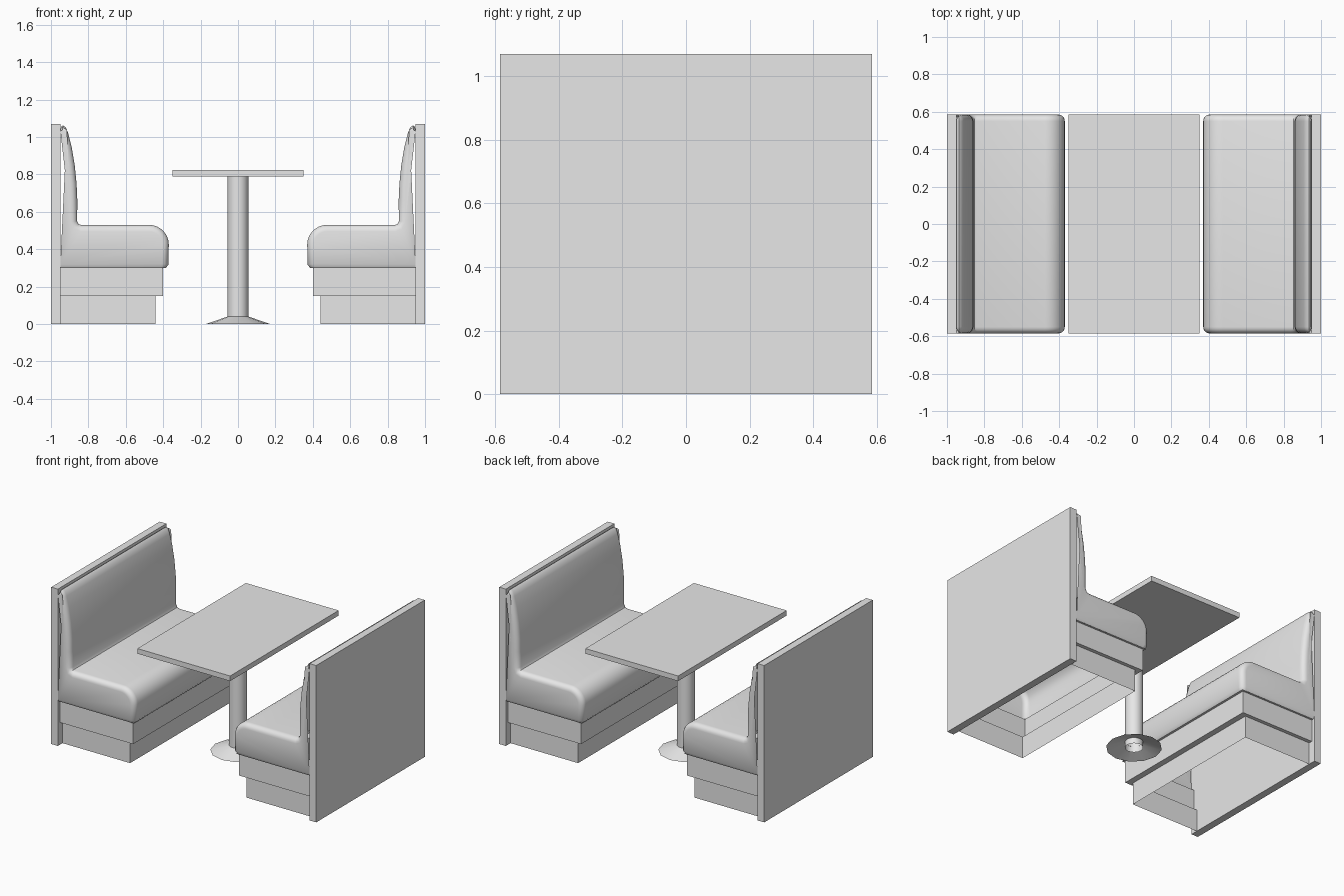
import bpy, bmesh, math
from mathutils import Vector

cube = bpy.data.objects.get("Cube")
if cube:
    bpy.data.objects.remove(cube, do_unlink=True)

GREY = (0.8, 0.8, 0.8, 1)
grey = bpy.data.materials.new("plain_grey")
grey.use_nodes = True
grey.diffuse_color = GREY
grey.node_tree.nodes["Principled BSDF"].inputs["Base Color"].default_value = GREY

HALF = 0.585  # half the length of benches and table


def finish(name, bm, smooth=False, turn=0):
    bmesh.ops.recalc_face_normals(bm, faces=bm.faces)
    mesh = bpy.data.meshes.new(name)
    bm.to_mesh(mesh)
    bm.free()
    mesh.materials.append(grey)
    ob = bpy.data.objects.new(name, mesh)
    bpy.context.collection.objects.link(ob)
    ob.rotation_euler.z = turn
    if smooth:
        bpy.ops.object.select_all(action="DESELECT")
        ob.select_set(True)
        bpy.context.view_layer.objects.active = ob
        bpy.ops.object.shade_smooth_by_angle(angle=math.radians(40))
    return ob


def box(name, low, high, turn=0):
    bm = bmesh.new()
    bmesh.ops.create_cube(bm, size=1)
    low, high = Vector(low), Vector(high)
    for v in bm.verts:
        v.co = (low + high) / 2 + v.co * (high - low)
    finish(name, bm, turn=turn)


def skin(bm, rows, closed=False):
    """Join rows of points with quads."""
    rows = [[bm.verts.new(p) for p in row] for row in rows]
    for a, b in zip(rows, rows[1:]):
        count = len(a)
        for i in range(count if closed else count - 1):
            j = (i + 1) % count
            bm.faces.new((a[i], a[j], b[j], b[i]))
    return rows


# Cushion outline: seat front, rounded nose, seat top, then the bulging back
nose = [(-0.475 + 0.105 * math.cos(a), 0.425 + 0.105 * math.sin(a))
        for a in (math.pi / 16 * k for k in range(9))]
back = [(-0.84, 0.53), (-0.852, 0.534), (-0.86, 0.55), (-0.859, 0.66), (-0.863, 0.75),
        (-0.873, 0.85), (-0.89, 0.95), (-0.908, 1.02), (-0.92, 1.05),
        (-0.935, 1.062), (-0.945, 1.055), (-0.95, 1.035)]
outline = [Vector(p) for p in [(-0.385, 0.3), (-0.372, 0.318)] + nose + back]


def cushion_section(y, inset):
    pts = []
    for i, p in enumerate(outline):
        t = outline[min(i + 1, len(outline) - 1)] - outline[max(i - 1, 0)]
        n = Vector((-t.y, t.x)).normalized()
        q = p + n * inset
        low = p.y < 0.31
        pts.append((max(q.x, -0.95), y * (0.98 if low else 1), 0.3 if low else q.y))
    return pts


def cushion(name, turn):
    radius = 0.035
    half = []
    for k in range(6):
        a = math.pi / 2 * k / 5
        half.append((HALF - radius + radius * math.sin(a), radius * (1 - math.cos(a))))
    stations = [(-y, d) for y, d in reversed(half)] + half
    bm = bmesh.new()
    rows = skin(bm, [cushion_section(y, d) for y, d in stations])
    for row in (rows[0], rows[-1]):
        y = row[5].co.y
        corners = [bm.verts.new((-0.95, y, 0.318)), bm.verts.new((-0.95, y * 0.98, 0.3))]
        bm.faces.new(row[1:] + corners[:1])
        bm.faces.new([row[0], row[1]] + corners)
    finish(name, bm, smooth=True, turn=turn)


def base(name, turn):
    # Open-bottomed stepped shell: lip, skirt, ledge and recessed plinth
    steps = [(-0.385, 0.573, 0.3), (-0.4, 0.56, 0.3), (-0.4, 0.56, 0.15),
             (-0.44, 0.535, 0.15), (-0.44, 0.535, 0)]
    bm = bmesh.new()
    skin(bm, [[(-0.95, -y, z), (x, -y, z), (x, y, z), (-0.95, y, z)] for x, y, z in steps])
    finish(name, bm, turn=turn)


# Two facing benches
for side, turn in (("right", 0), ("left", math.pi)):
    box(side + "_back_panel", (-1, -HALF, 0), (-0.95, HALF, 1.07), turn)
    cushion(side + "_cushion", turn)
    base(side + "_bench_base", turn)

# Table
box("table_top", (-0.35, -HALF, 0.79), (0.35, HALF, 0.825))


def turned(name, profile, sides):
    bm = bmesh.new()
    skin(bm, [[(r * math.cos(math.tau * k / sides), r * math.sin(math.tau * k / sides), z)
               for k in range(sides)] for r, z in profile], closed=True)
    finish(name, bm, smooth=True)


turned("table_post", [(0.056, 0.0), (0.056, 0.79)], 20)
turned("table_foot", [(0.172, 0.0), (0.056, 0.04)], 12)
